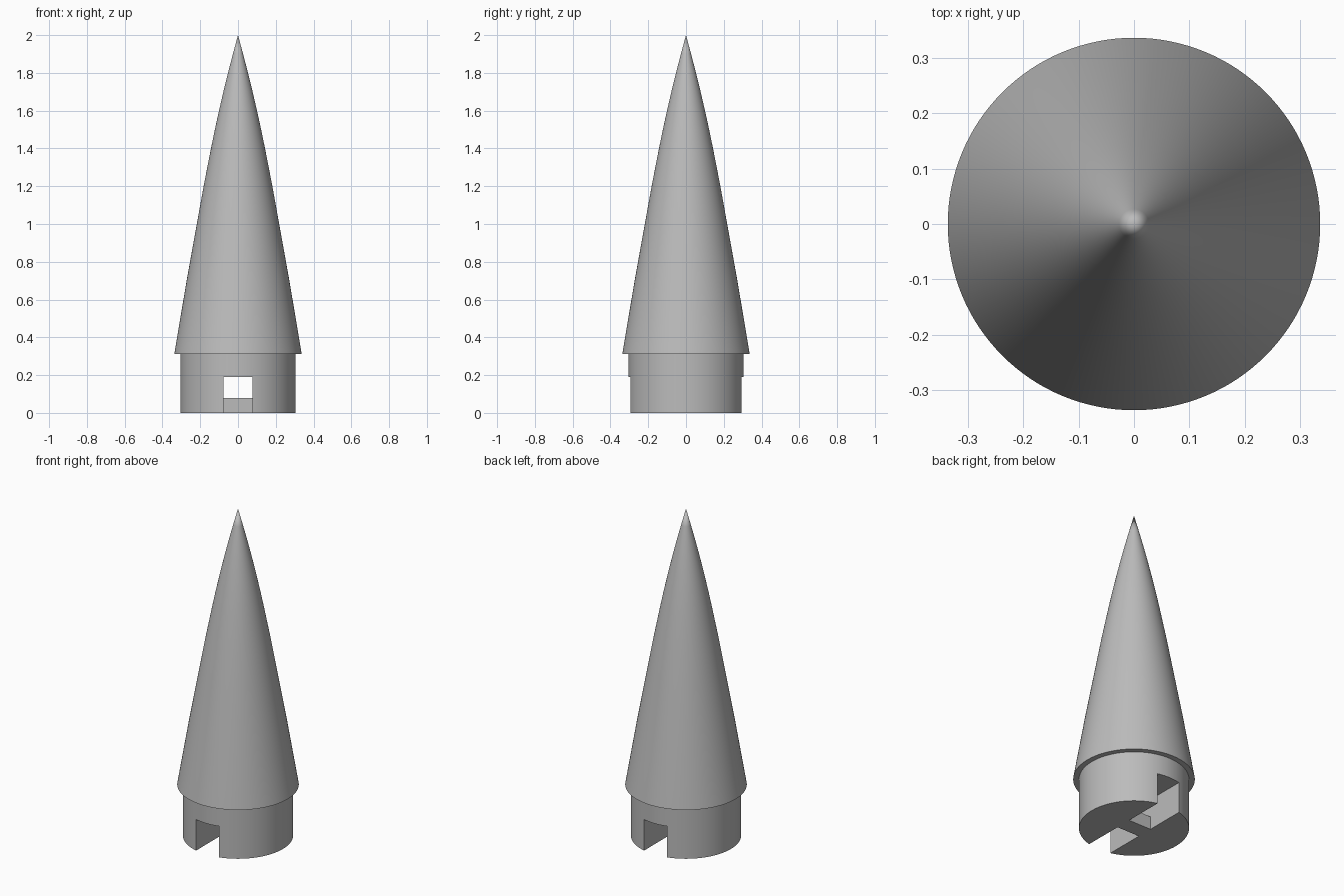
import bpy, bmesh, math

cube = bpy.data.objects.get("Cube")
if cube:
    bpy.data.objects.remove(cube, do_unlink=True)

grey = bpy.data.materials.new("plain grey")
grey.use_nodes = True
grey.diffuse_color = (0.5, 0.5, 0.5, 1)
grey.node_tree.nodes["Principled BSDF"].inputs["Base Color"].default_value = (0.5, 0.5, 0.5, 1)


def make_object(name, bm):
    bmesh.ops.recalc_face_normals(bm, faces=bm.faces)
    mesh = bpy.data.meshes.new(name)
    bm.to_mesh(mesh)
    bm.free()
    mesh.materials.append(grey)
    obj = bpy.data.objects.new(name, mesh)
    bpy.context.collection.objects.link(obj)
    return obj


def lathe(name, profile, steps=128):
    bm = bmesh.new()
    verts = [bm.verts.new((r, 0, z)) for r, z in profile]
    edges = [bm.edges.new(pair) for pair in zip(verts, verts[1:])]
    bmesh.ops.spin(bm, geom=verts + edges, cent=(0, 0, 0), axis=(0, 0, 1),
                   angle=math.tau, steps=steps)
    bmesh.ops.remove_doubles(bm, verts=bm.verts, dist=0.0001)
    return make_object(name, bm)


def box(name, low, high):
    bm = bmesh.new()
    bmesh.ops.create_cube(bm, size=1)
    for v in bm.verts:
        v.co = [a + (b - a) * (c + 0.5) for a, b, c in zip(low, high, v.co)]
    return make_object(name, bm)


def smooth(obj):
    bpy.ops.object.select_all(action="DESELECT")
    obj.select_set(True)
    bpy.context.view_layer.objects.active = obj
    bpy.ops.object.shade_smooth_by_angle(angle=math.radians(30))


BASE_R, LIP_R, LIP_Z = 0.305, 0.337, 0.313
SLOT_X, SLOT_Z = 0.077, 0.19

# Gently curved cone with a flat overhanging lip
sides = [(0.272, 0.7), (0.218, 1.0), (0.182, 1.2), (0.143, 1.4),
         (0.1225, 1.5), (0.1005, 1.6), (0.0775, 1.7), (0.053, 1.8), (0.027, 1.9)]
cone = lathe("nose_cone", [(0, LIP_Z), (LIP_R, LIP_Z)] + sides + [(0, 2)])

# Plug below the cone, with a slot running front to back
plug = lathe("base_plug", [(0, 0), (BASE_R, 0), (BASE_R, LIP_Z), (0, LIP_Z)])
cutter = box("slot_cutter", (-SLOT_X, -0.5, -0.1), (SLOT_X, 0.5, SLOT_Z))
cutter.hide_render = True
cutter.hide_set(True)
cut = plug.modifiers.new("slot", "BOOLEAN")
cut.operation = "DIFFERENCE"
cut.solver = "EXACT"
cut.object = cutter

# Tie bar across the middle of the slot
box("tie_bar", (-SLOT_X, -0.05, 0), (SLOT_X, 0.05, 0.08))

for part in (cone, plug):
    smooth(part)
